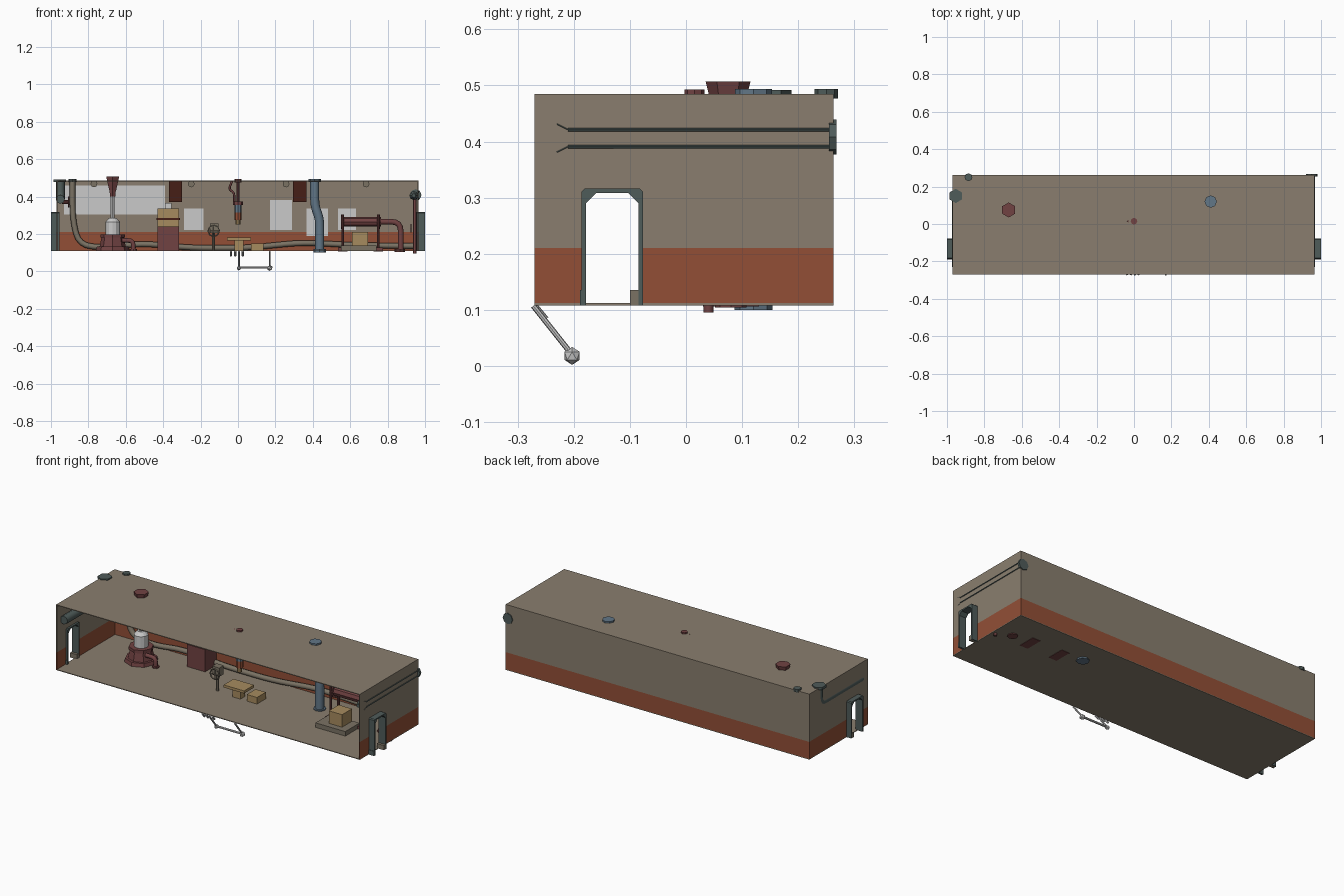
import bpy
import bmesh
import math
from mathutils import Vector, Matrix

default_cube = bpy.data.objects.get("Cube")
if default_cube:
    bpy.data.objects.remove(default_cube, do_unlink=True)


def make_material(name, red, green, blue):
    linear = [(channel / 255) ** 2.2 for channel in (red, green, blue)] + [1.0]
    material = bpy.data.materials.new(name)
    material.use_nodes = True
    material.diffuse_color = linear
    material.node_tree.nodes["Principled BSDF"].inputs["Base Color"].default_value = linear
    return material


STONE = make_material("warm grey wall", 136, 125, 110)
RUST = make_material("rust band", 145, 80, 57)
MAROON = make_material("maroon metal", 112, 68, 68)
BLUE = make_material("blue grey metal", 98, 118, 134)
SLATE = make_material("dark slate metal", 80, 92, 90)
PALE = make_material("pale grey", 200, 200, 200)
TAN = make_material("tan wood", 165, 138, 95)
BROWN = make_material("dark red brown", 72, 36, 28)
CABLE = make_material("dull cable grey", 122, 114, 100)


def finish(name, bm, material, smooth=False):
    bmesh.ops.recalc_face_normals(bm, faces=bm.faces)
    mesh = bpy.data.meshes.new(name)
    bm.to_mesh(mesh)
    bm.free()
    mesh.materials.append(material)
    for polygon in mesh.polygons:
        polygon.use_smooth = smooth
    obj = bpy.data.objects.new(name, mesh)
    bpy.context.collection.objects.link(obj)
    return obj


def box(name, xs, ys, zs, material):
    bm = bmesh.new()
    bmesh.ops.create_cube(bm, size=1)
    for v in bm.verts:
        v.co = Vector([(a + b) / 2 + c * (b - a) for (a, b), c in zip((xs, ys, zs), v.co)])
    return finish(name, bm, material)


def rod(name, start, end, radius, material, end_radius=None, sides=8):
    start, end = Vector(start), Vector(end)
    axis = end - start
    bm = bmesh.new()
    turn = axis.to_track_quat("Z", "Y").to_matrix().to_4x4()
    bmesh.ops.create_cone(bm, cap_ends=True, segments=sides, radius1=radius,
                          radius2=radius if end_radius is None else end_radius,
                          depth=axis.length, matrix=Matrix.Translation((start + end) / 2) @ turn)
    return finish(name, bm, material)


def ball(name, centre, radius, material):
    bm = bmesh.new()
    bmesh.ops.create_icosphere(bm, subdivisions=1, radius=radius, matrix=Matrix.Translation(centre))
    return finish(name, bm, material)


def pipe(name, points, radius, material, bend=0.04):
    # Swept tube with rounded corners
    points = [Vector(p) for p in points]
    path = [points[0]]
    for before, corner, after in zip(points, points[1:], points[2:]):
        a = corner + (before - corner).normalized() * min(bend, (before - corner).length * 0.45)
        b = corner + (after - corner).normalized() * min(bend, (after - corner).length * 0.45)
        for step in range(5):
            t = step / 4
            path.append(a * (1 - t) ** 2 + corner * 2 * t * (1 - t) + b * t * t)
    path.append(points[-1])
    curve = bpy.data.curves.new(name, "CURVE")
    curve.dimensions = "3D"
    curve.bevel_depth = radius
    curve.bevel_resolution = 2
    curve.use_fill_caps = True
    spline = curve.splines.new("POLY")
    spline.points.add(len(path) - 1)
    for target, p in zip(spline.points, path):
        target.co = (*p, 1)
    helper = bpy.data.objects.new(name + " path", curve)
    bpy.context.collection.objects.link(helper)
    bpy.context.view_layer.update()
    bm = bmesh.new()
    bm.from_mesh(bpy.data.meshes.new_from_object(helper))
    bpy.data.objects.remove(helper, do_unlink=True)
    return finish(name, bm, material, smooth=True)


def wheel(name, centre, axis, radius, material):
    # Hand wheel: ring of short rods with cross spokes
    turn = Vector(axis).to_track_quat("Z", "Y").to_matrix()
    rim = [Vector(centre) + turn @ Vector((math.cos(i * math.pi / 4), math.sin(i * math.pi / 4), 0)) * radius
           for i in range(8)]
    for i in range(8):
        rod(name + "_rim", rim[i], rim[(i + 1) % 8], 0.004, material, sides=5)
    for i in (0, 2):
        rod(name + "_spoke", rim[i], rim[i + 4], 0.003, material, sides=5)


# Room shell, open at the front
LEFT, RIGHT, FRONT, BACK = -0.97, 0.965, -0.27, 0.263
FLOOR, BAND, ROOF, T = 0.108, 0.21, 0.485, 0.004
DOOR_FRONT, DOOR_BACK, DOOR_TOP = -0.183, -0.08, 0.312
box("floor", (LEFT, RIGHT), (FRONT, BACK), (FLOOR, FLOOR + T), STONE)
box("roof", (LEFT, RIGHT), (FRONT, BACK), (ROOF - T, ROOF), STONE)
box("back_wall_band", (LEFT, RIGHT), (BACK - T, BACK), (FLOOR + T, BAND), RUST)
box("back_wall_upper", (LEFT, RIGHT), (BACK - T, BACK), (BAND, ROOF - T), STONE)
for side, outer in (("right", LEFT), ("left", RIGHT)):
    s = -1 if outer < 0 else 1
    xs = sorted((outer, outer - s * T))
    for ys in ((FRONT, DOOR_FRONT), (DOOR_BACK, BACK - T)):
        box(side + "_wall_band", xs, ys, (FLOOR + T, BAND), RUST)
        box(side + "_wall_upper", xs, ys, (BAND, DOOR_TOP), STONE)
    box(side + "_wall_lintel", xs, (FRONT, BACK - T), (DOOR_TOP, ROOF - T), STONE)

    # Door frame: arch profile with chamfered corners, swept through the wall
    arch = []
    for inset, cut in ((0, 0.005), (0.008, 0.018)):
        a, b, top = DOOR_FRONT - 0.003 + inset, DOOR_BACK + 0.003 - inset, DOOR_TOP + 0.004 - inset
        arch.append([(a, FLOOR), (a, top - cut), (a + cut, top), (b - cut, top), (b, top - cut), (b, FLOOR)])
    bm = bmesh.new()
    rings = [[bm.verts.new((x, y, z)) for y, z in line]
             for line, x in ((arch[0], s * 0.955), (arch[0], s), (arch[1], s), (arch[1], s * 0.955))]
    for one, two in zip(rings, rings[1:] + rings[:1]):
        for i in range(5):
            bm.faces.new((one[i], one[i + 1], two[i + 1], two[i]))
    for i in (0, 5):
        bm.faces.new([ring[i] for ring in rings])
    finish(side + "_door_frame", bm, SLATE)
    feet = sorted((s * 0.955, s))
    box(side + "_frame_foot", feet, (-0.1, -0.08), (FLOOR, 0.135), CABLE)
    box(side + "_frame_foot", feet, (-0.189, -0.178), (FLOOR, 0.135), SLATE)

# Boards on the back wall
for x0, x1, z0, z1 in ((-0.93, -0.39, 0.305, 0.46), (-0.29, -0.185, 0.22, 0.335), (0.17, 0.29, 0.22, 0.38),
                       (0.365, 0.48, 0.19, 0.335), (0.535, 0.63, 0.22, 0.335)):
    box("wall_board", (x0, x1), (0.254, 0.259), (z0, z1), PALE)
for x in (-0.37, 0.295):
    box("wall_vent", (x, x + 0.07), (0.25, 0.259), (0.37, 0.48), BROWN)

# Half-round ceiling lamps
for x in (-0.77, -0.25, 0.257, 0.685):
    rod("ceiling_lamp", (x, -0.1, 0.484), (x, 0.1, 0.484), 0.018, CABLE).scale.z = 1
    # Flush roof plate over each lamp
    bpy.context.collection.objects[-1].location.z = -0.017

# Corner pipe at the right end
pipe("right_end_pipe", [(-0.95, 0.15, 0.49), (-0.95, 0.15, 0.385), (-0.95, -0.23, 0.385)], 0.024, SLATE)
rod("right_pipe_flange", (-0.953, 0.15, 0.477), (-0.953, 0.15, 0.492), 0.038, SLATE, sides=6)
rod("right_valve_stem", (-0.94, 0.1, 0.37), (-0.9, 0.1, 0.37), 0.01, MAROON)
wheel("right_valve", (-0.905, 0.1, 0.37), (1, 0, 0), 0.027, MAROON)

# Long cable running down and along the back wall
pipe("wall_cable", [(-0.885, 0.245, 0.49), (-0.885, 0.245, 0.28), (-0.85, 0.245, 0.14), (-0.7, 0.245, 0.125),
                    (-0.52, 0.245, 0.15), (-0.25, 0.245, 0.125), (0.05, 0.245, 0.125), (0.35, 0.245, 0.155),
                    (0.6, 0.245, 0.14), (0.94, 0.245, 0.135)], 0.015, CABLE, 0.1)
rod("cable_collar", (-0.885, 0.25, 0.477), (-0.885, 0.25, 0.494), 0.021, SLATE)

# Pipe along the left end, with ribs showing outside
pipe("left_end_pipe", [(0.94, -0.22, 0.405), (0.94, 0.26, 0.405)], 0.024, SLATE)
rod("left_pipe_cap", (0.94, -0.22, 0.405), (0.94, -0.25, 0.405), 0.024, SLATE, 0.01)
rod("left_pipe_flange", (0.95, 0.255, 0.408), (0.95, 0.268, 0.408), 0.031, SLATE)
for z in (0.391, 0.421):
    rod("left_outer_rib", (0.966, -0.21, z), (0.966, 0.262, z), 0.003, SLATE)
    for dy, dz in ((-0.02, 0.01), (-0.04, 0)):
        rod("left_rib_tip", (0.966, -0.21, z), (0.966, -0.23, z + (0.01 if z > 0.4 else -0.01)), 0.001, SLATE)
pipe("left_drain_pipe", [(0.945, 0.04, 0.39), (0.945, 0.04, 0.095)], 0.009, MAROON)
wheel("left_drain_valve", (0.925, 0.04, 0.23), (1, 0, 0), 0.02, MAROON)

# Pedestal with column and cup through the roof
PX, PY = -0.67, 0.075
for name, z0, z1, r0, r1, material, sides in (
        ("pedestal_foot", 0.11, 0.132, 0.09, 0.085, MAROON, 8), ("pedestal_body", 0.132, 0.18, 0.07, 0.06, MAROON, 8),
        ("pedestal_collar", 0.18, 0.198, 0.066, 0.066, MAROON, 8), ("pedestal_drum", 0.198, 0.265, 0.038, 0.038, PALE, 12),
        ("drum_shoulder", 0.265, 0.285, 0.038, 0.02, PALE, 12), ("pedestal_shaft", 0.285, 0.41, 0.011, 0.011, PALE, 8),
        ("cup_stem", 0.4, 0.435, 0.016, 0.02, MAROON, 6), ("roof_cup", 0.435, 0.507, 0.022, 0.04, MAROON, 6)):
    rod(name, (PX, PY, z0), (PX, PY, z1), r0, material, r1, sides)
pipe("pedestal_side_pipe", [(-0.62, 0.05, 0.165), (-0.56, 0.05, 0.165), (-0.56, 0.05, 0.11)], 0.012, MAROON)
rod("side_pipe_flange", (-0.56, 0.05, 0.108), (-0.56, 0.05, 0.12), 0.02, MAROON)

# Cabinet against the back wall
box("cabinet_base", (-0.43, -0.315), (0.15, 0.255), (0.112, 0.24), MAROON)
box("cabinet_desk", (-0.43, -0.315), (0.17, 0.255), (0.24, 0.335), TAN)
box("cabinet_shelf", (-0.435, -0.31), (0.165, 0.255), (0.275, 0.285), BROWN)
box("cabinet_top_box", (-0.39, -0.355), (0.2, 0.25), (0.335, 0.365), PALE)

# Hanging instrument in the middle
IY = 0.015
for name, z0, z1, r0, material in (("hanger_cap", 0.475, 0.493, 0.018, MAROON), ("hanger_rod", 0.37, 0.475, 0.009, MAROON),
                                   ("hanger_collar", 0.355, 0.372, 0.026, MAROON), ("hanger_body", 0.315, 0.355, 0.02, BLUE),
                                   ("hanger_band", 0.275, 0.315, 0.02, RUST), ("hanger_tip", 0.25, 0.275, 0.013, TAN)):
    rod(name, (0, IY, z0), (0, IY, z1), r0, material)
pipe("hanger_hose", [(-0.03, IY, 0.485), (-0.05, IY, 0.44), (-0.02, IY, 0.42), (-0.02, IY, 0.36)], 0.006, MAROON, 0.02)

# Control post, table and crate
rod("control_post", (-0.13, 0, 0.11), (-0.13, 0, 0.22), 0.008, CABLE)
box("control_head", (-0.15, -0.105), (-0.02, 0.02), (0.205, 0.255), CABLE)
wheel("control_wheel", (-0.13, -0.025, 0.215), (0, -1, 0), 0.03, CABLE)
box("table_top", (-0.06, 0.07), (-0.045, 0.045), (0.165, 0.18), TAN)
box("table_leg", (-0.02, 0.03), (-0.02, 0.02), (0.11, 0.165), TAN)
box("crate", (0.07, 0.135), (-0.02, 0.06), (0.112, 0.15), TAN)

# Blue pipe with a jog
pipe("blue_pipe", [(0.41, 0.12, 0.49), (0.41, 0.12, 0.35), (0.437, 0.12, 0.28), (0.437, 0.12, 0.1)], 0.024, BLUE)
rod("blue_pipe_top_flange", (0.41, 0.12, 0.478), (0.41, 0.12, 0.494), 0.033, BLUE)
rod("blue_pipe_foot_flange", (0.437, 0.12, 0.1), (0.437, 0.12, 0.118), 0.034, BLUE)

# Pump machine on a slab
box("machine_slab", (0.55, 0.74), (-0.08, 0.05), (0.11, 0.138), CABLE)
box("machine_box", (0.61, 0.695), (-0.045, 0.045), (0.138, 0.21), TAN)
rod("machine_tank", (0.55, 0.08, 0.265), (0.765, 0.08, 0.265), 0.026, MAROON)
for x in (0.56, 0.75):
    rod("tank_flange", (x - 0.008, 0.08, 0.265), (x + 0.008, 0.08, 0.265), 0.038, MAROON)
    for y in (0.045, 0.115):
        rod("tank_post", (x, y, 0.11), (x, y, 0.305), 0.007, MAROON)
    box("tank_foot", (x - 0.025, x + 0.025), (0.03, 0.13), (0.106, 0.128), MAROON)
pipe("machine_outlet", [(0.76, 0.08, 0.265), (0.87, 0.08, 0.265), (0.87, 0.08, 0.108)], 0.015, MAROON, 0.05)
rod("outlet_flange", (0.865, 0.08, 0.104), (0.865, 0.08, 0.12), 0.028, MAROON)

# Handrail hanging below the front edge
for x in (0.005, 0.17):
    rod("rail_arm", (x, -0.272, 0.107), (x, -0.203, 0.02), 0.005, PALE)
    ball("rail_knob", (x, -0.203, 0.018), 0.016 if x > 0.1 else 0.013, PALE)
rod("rail_bar", (0, -0.203, 0.02), (0.17, -0.203, 0.02), 0.006, PALE)
for x in (-0.038, -0.015, 0.025):
    rod("rail_peg", (x, -0.27, 0.107), (x, -0.25, 0.083), 0.006, PALE)
